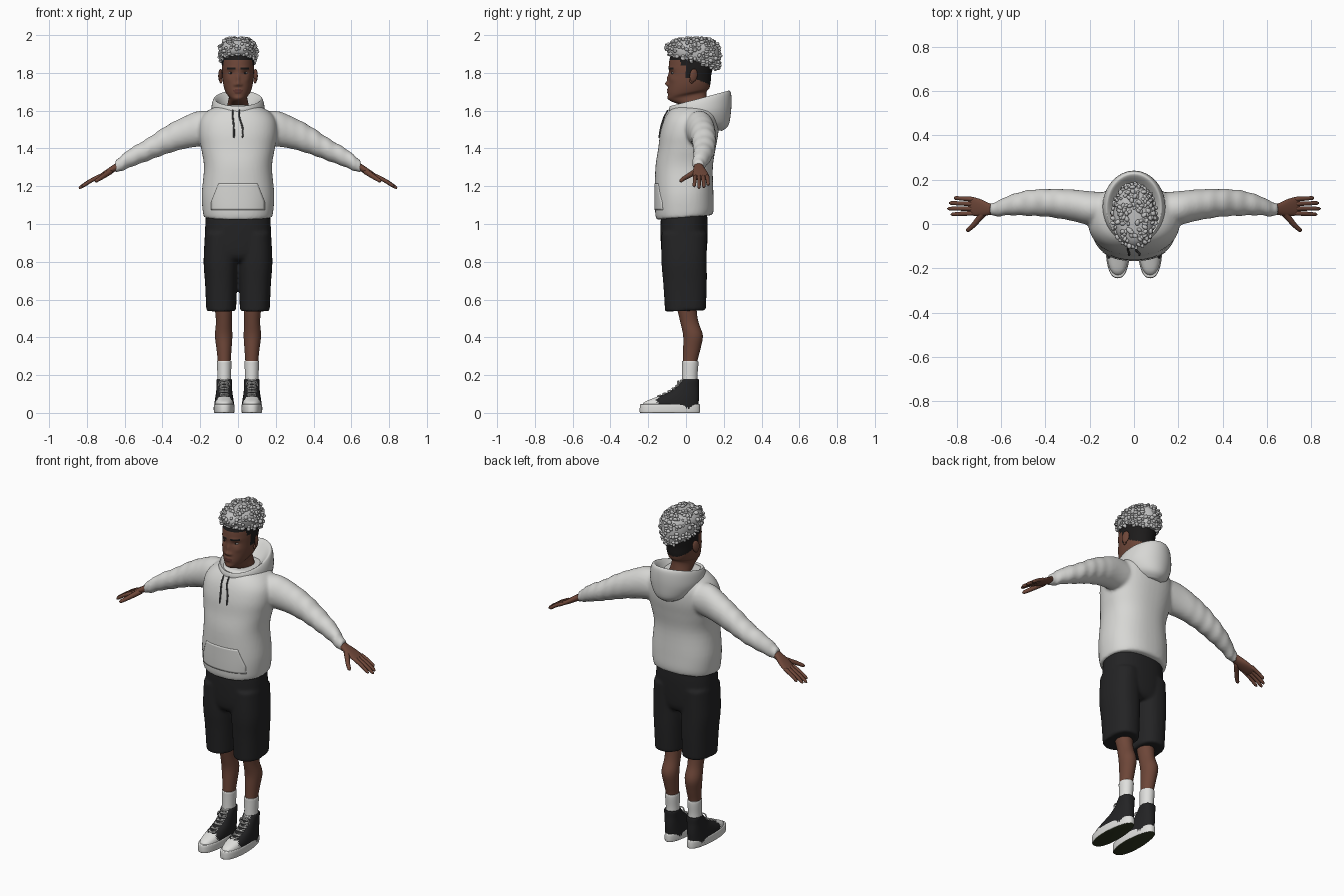
import bpy, bmesh, math, random
from mathutils import Vector, Matrix

if "Cube" in bpy.data.objects:
    bpy.data.objects.remove(bpy.data.objects["Cube"])
random.seed(4)


def mat(name, r, g, b):
    m = bpy.data.materials.new(name)
    m.diffuse_color = (r, g, b, 1)
    m.use_nodes = True
    m.node_tree.nodes["Principled BSDF"].inputs["Base Color"].default_value = m.diffuse_color
    return m


SKIN = mat("brown skin", 0.155, 0.062, 0.04)
FLEECE = mat("light grey fleece", 0.68, 0.68, 0.66)
BLACK = mat("black cloth", 0.017, 0.017, 0.018)
WHITE = mat("white rubber and cotton", 0.74, 0.74, 0.72)
SILVER = mat("silver hair", 0.52, 0.52, 0.52)
DARKHAIR = mat("dark hair", 0.012, 0.011, 0.011)
LIPS = mat("lips", 0.11, 0.036, 0.028)
CORD = mat("cord grey", 0.08, 0.08, 0.08)
OLIVE = mat("olive outsole", 0.03, 0.04, 0.016)
EYE = mat("eye white", 0.45, 0.42, 0.4)


# ---------- helpers ----------
def dense(rows, k):
    """Catmull-Rom interpolation of section rows."""
    out, n = [], len(rows)
    for i in range(n - 1):
        a, b, c, d = (rows[max(0, min(n - 1, i + j))] for j in (-1, 0, 1, 2))
        for s in range(k):
            t = s / k
            out.append([0.5 * (2 * q + (r - p) * t + (2 * p - 5 * q + 4 * r - u) * t * t
                        + (3 * q - p - 3 * r + u) * t ** 3) for p, q, r, u in zip(a, b, c, d)])
    return out + [list(rows[-1])]


def zsec(r):  # cx, cy, cz, rx, ry, slope
    return Vector(r[:3]), Vector((r[3], 0, 0)), Vector((0, r[4], r[4] * r[5]))


def xsec(r):  # cx, cy, cz, ry, rz
    return Vector(r[:3]), Vector((0, r[3], 0)), Vector((0, 0, r[4]))


def loft(bm, rows, sec=zsec, n=32, k=4, p=2.0):
    rings = []
    for r in dense(rows, k):
        c, u, v = sec(r)
        ring = []
        for i in range(n):
            a = 2 * math.pi * i / n
            ca, sa = math.cos(a), math.sin(a)
            ring.append(bm.verts.new(c + u * math.copysign(abs(ca) ** (2 / p), ca)
                                     + v * math.copysign(abs(sa) ** (2 / p), sa)))
        rings.append(ring)
    for a, b in zip(rings, rings[1:]):
        for i in range(n):
            bm.faces.new((a[i], a[(i + 1) % n], b[(i + 1) % n], b[i]))
    bm.faces.new(rings[0])
    bm.faces.new(rings[-1])


def tube(bm, pts, r0, r1, n=10, k=4):
    """Round tube along a path, with rounded tips."""
    path = [Vector(q) for q in dense(pts, k)]
    m = len(path) - 1
    rows = []
    for i, c in enumerate(path):
        t = (path[min(m, i + 1)] - path[max(0, i - 1)]).normalized()
        u = t.cross(Vector((0.1, 0.3, 1))).normalized()
        r = (r0 + (r1 - r0) * i / m) * (0.45 if i in (0, m) else 1)
        rows.append((c, u * r, t.cross(u) * r))
    rings = [[bm.verts.new(c + u * math.cos(2 * math.pi * j / n) + v * math.sin(2 * math.pi * j / n))
              for j in range(n)] for c, u, v in rows]
    for a, b in zip(rings, rings[1:]):
        for i in range(n):
            bm.faces.new((a[i], a[(i + 1) % n], b[(i + 1) % n], b[i]))
    bm.faces.new(rings[0])
    bm.faces.new(rings[-1])


def ball(bm, c, s, sub=3, rot=Matrix()):
    bmesh.ops.create_icosphere(bm, subdivisions=sub, radius=1,
                               matrix=Matrix.Translation(c) @ rot @ Matrix.Diagonal((*s, 1)))


def finish(bm, name, mats, rule=None, mirror=False, voxel=0, angle=50):
    bmesh.ops.recalc_face_normals(bm, faces=bm.faces)
    for f in bm.faces:
        f.smooth = True
        if rule:
            f.material_index = rule(f.calc_center_median(), f.normal)
    me = bpy.data.meshes.new(name)
    bm.to_mesh(me)
    bm.free()
    me.set_sharp_from_angle(angle=math.radians(angle))
    for m in mats:
        me.materials.append(m)
    ob = bpy.data.objects.new(name, me)
    bpy.context.collection.objects.link(ob)
    if mirror:
        md = ob.modifiers.new("mirror", 'MIRROR')
        md.use_mirror_merge = False
    if voxel:
        md = ob.modifiers.new("fuse", 'REMESH')
        md.mode, md.voxel_size, md.use_smooth_shade = 'VOXEL', voxel, True
        md = ob.modifiers.new("soften", 'SMOOTH')
        md.factor, md.iterations = 0.5, 4
    return ob


# ---------- hoodie: torso and sleeves fused ----------
bm = bmesh.new()
loft(bm, [(0, -.008, 1.035, .18, .148, .08), (0, -.008, 1.07, .187, .155, .08), (0, -.01, 1.16, .192, .155, .03),
          (0, -.01, 1.3, .18, .152, 0), (0, .005, 1.4, .195, .152, 0), (0, .017, 1.48, .208, .154, 0),
          (0, .028, 1.55, .2, .145, 0), (0, .037, 1.6, .16, .125, 0), (0, .045, 1.63, .095, .1, 0)],
     n=48, p=2.3)


def sleeve_sec(r):  # gentle cloth ripples along the sleeve
    c, u, v = xsec(r)
    w = 1 + 0.035 * math.sin(r[0] * 95) * min(1, max(0, (r[0] - .25) * 6))
    return c, u * w, v * w


loft(bm, [(.08, .07, 1.51, .07, .08), (.2, .072, 1.505, .076, .094), (.28, .085, 1.485, .071, .086),
          (.38, .095, 1.445, .064, .075), (.48, .095, 1.393, .058, .06), (.57, .083, 1.35, .044, .05),
          (.61, .07, 1.325, .037, .044), (.625, .067, 1.317, .031, .037), (.65, .066, 1.303, .029, .035)],
     sec=sleeve_sec, n=32, k=8)
hoodie = finish(bm, "hoodie", [FLEECE], mirror=True, voxel=.009)

# hood lying open behind the neck
bm = bmesh.new()
loft(bm, [(0, .055, 1.60, .06, .07, .1), (0, .065, 1.63, .088, .105, .2), (0, .07, 1.66, .116, .146, .28),
          (0, .075, 1.662, .128, .16, .24), (0, .075, 1.63, .139, .166, .18), (0, .078, 1.585, .14, .16, .05),
          (0, .08, 1.54, .115, .145, -.12), (0, .08, 1.515, .075, .11, -.2)], n=48)
finish(bm, "hood", [FLEECE], angle=80)

# front pocket plate wrapped on the belly
bm = bmesh.new()
bmesh.ops.create_grid(bm, x_segments=24, y_segments=14, size=1)
for v in bm.verts:
    h = (v.co.y + 1) / 2
    v.co = Vector((v.co.x * (.14 - .055 * max(0, h - .3)), -.3, 1.075 + .14 * h))
pocket = finish(bm, "front_pocket", [FLEECE])
md = pocket.modifiers.new("wrap", 'SHRINKWRAP')
md.target, md.wrap_method, md.wrap_mode = hoodie, 'PROJECT', 'ABOVE_SURFACE'
md.use_project_y, md.use_positive_direction, md.offset = True, True, .003
pocket.modifiers.new("thickness", 'SOLIDIFY').thickness = .007

# drawcords
bm = bmesh.new()
for x0, x1 in ((-.027, -.022), (.008, .024)):
    tube(bm, [(x0, -.094, 1.605), (x0, -.116, 1.565), (x1, -.133, 1.51), (x1, -.142, 1.455)], .004, .005, n=8)
finish(bm, "drawcords", [CORD])

# ---------- shorts ----------
bm = bmesh.new()
loft(bm, [(0, -.01, 1.07, .168, .12, 0), (0, -.01, .98, .174, .125, 0), (0, -.01, .84, .174, .118, 0),
          (0, -.005, .8, .14, .09, 0)], n=48, p=2.4)
loft(bm, [(.09, -.01, .95, .085, .12, 0), (.092, -.01, .8, .09, .12, 0), (.09, -.005, .68, .084, .115, 0),
          (.089, -.003, .54, .079, .108, .03)], n=40, p=2.4)
finish(bm, "shorts", [BLACK], mirror=True, voxel=.009)

# ---------- legs and socks ----------
bm = bmesh.new()
loft(bm, [(.078, .003, .62, .05, .055, 0), (.076, .005, .55, .046, .051, 0), (.075, .018, .48, .042, .048, 0),
          (.076, .037, .41, .046, .052, 0), (.074, .031, .34, .04, .046, 0), (.073, .022, .27, .034, .038, 0),
          (.073, .02, .2, .033, .038, 0)])
finish(bm, "legs", [SKIN], mirror=True)
bm = bmesh.new()
loft(bm, [(.073, .02, .15, .037, .042, 0), (.073, .02, .2, .036, .041, 0), (.073, .022, .25, .038, .043, 0),
          (.073, .022, .272, .038, .043, 0), (.073, .022, .276, .034, .038, 0)])
finish(bm, "socks", [WHITE], mirror=True)

# ---------- high-top shoes ----------
bm = bmesh.new()
loft(bm, [(.073, -.085, .02, .052, .15, 0), (.073, -.078, .055, .051, .145, 0), (.073, -.045, .083, .047, .114, 0),
          (.073, -.012, .11, .043, .081, 0), (.073, .008, .14, .041, .06, 0), (.073, .023, .172, .041, .046, 0),
          (.073, .024, .18, .038, .042, 0)], n=48, p=2.4)
finish(bm, "shoe_uppers", [BLACK, WHITE], mirror=True,
       rule=lambda c, n: int(c.y < -.15))
bm = bmesh.new()
loft(bm, [(.073, -.085, 0, .051, .156, 0), (.073, -.085, .006, .055, .16, 0), (.073, -.085, .04, .055, .159, 0),
          (.073, -.085, .046, .051, .155, 0)], n=56, k=3, p=2.4)
for v in bm.verts:  # narrower heel
    v.co.x = .073 + (v.co.x - .073) * (1 - max(0, min(.14, v.co.y + .08)))
finish(bm, "shoe_soles", [WHITE, OLIVE], mirror=True, angle=40,
       rule=lambda c, n: int(n.z < -.8 and c.z < .004))

bm = bmesh.new()
instep = dense([(-.145, .086), (-.09, .112), (-.051, .14), (-.025, .168)], 2)
for i, (y, z) in enumerate(instep):
    for s in (-1, 1):
        tube(bm, [(.073 - s * .025, y + .01, z - .003), (.073, y - .004, z + .003),
                  (.073 + s * .025, y + .016, z + .008)], .0042, .0042, n=6, k=3)
for s in (-1, 1):  # bow loops and loose ends
    tube(bm, [(.073, -.036, .168), (.073 + s * .022, -.044, .165), (.073 + s * .033, -.043, .14)],
         .004, .004, n=6)
finish(bm, "shoe_laces", [WHITE], mirror=True)

# ---------- hands ----------
bm = bmesh.new()
loft(bm, [(.61, .067, 1.322, .024, .024), (.65, .067, 1.299, .026, .021), (.69, .073, 1.275, .038, .018),
          (.73, .08, 1.252, .042, .013), (.75, .081, 1.241, .038, .009)], sec=xsec, n=24, p=2.3)
for y0, y1, x1 in ((.112, .118, .812), (.091, .095, .834), (.07, .069, .842), (.049, .043, .826)):
    xm = (.735 + x1) / 2
    tube(bm, [(.725, y0, 1.256), (xm, (y0 + y1) / 2, 1.256 - .5 * (xm - .725)),
              (x1, y1, 1.254 - .56 * (x1 - .725))], .0115, .0085)
tube(bm, [(.67, .06, 1.283), (.7, .025, 1.262), (.728, -.008, 1.243), (.756, -.032, 1.225)], .017, .009)
finish(bm, "hands", [SKIN], mirror=True)

# ---------- head with sculpted features ----------
bm = bmesh.new()
loft(bm, [(0, .06, 1.56, .062, .06, 0), (0, .052, 1.625, .057, .06, .15), (0, .012, 1.674, .049, .096, .22),
          (0, .014, 1.7, .066, .109, .16), (0, .018, 1.74, .078, .112, .08), (0, .022, 1.79, .083, .112, 0),
          (0, .027, 1.84, .085, .118, 0), (0, .032, 1.89, .082, .113, 0), (0, .032, 1.93, .06, .08, 0),
          (0, .032, 1.95, .02, .03, 0)], n=96, k=9, p=2.15)
BUMPS = [(0, 1.742, .011, .011, -.016), (0, 1.77, .009, .022, -.01), (.015, 1.737, .008, .007, -.008),
         (.038, 1.8, .017, .011, .008), (.036, 1.824, .024, .008, -.004), (0, 1.711, .02, .005, -.006),
         (0, 1.698, .018, .005, -.006), (0, 1.667, .02, .012, -.004), (.052, 1.765, .015, .015, -.004)]
for v in bm.verts:
    if v.co.y < 0:
        x, z = abs(v.co.x), v.co.z
        v.co.y += sum(d * math.exp(-((x - bx) / sx) ** 2 - ((z - bz) / sz) ** 2) for bx, bz, sx, sz, d in BUMPS)


def head_rule(c, n):
    x = abs(c.x)
    shaved = c.y > .0 and c.z > 1.775 - .45 * max(0, c.y - .04) or c.z > 1.868 or (c.y > -.03 and c.z > 1.84)
    brow = c.y < 0 and .014 < x < .058 and abs(c.z - 1.823 - .05 * (x - .03)) < .0045
    lips = c.y < -.05 and x < .028 and abs(c.z - 1.704) < .012 * (1 - (x / .028) ** 2)
    return 1 if shaved or brow else 2 if lips else 0


finish(bm, "head", [SKIN, DARKHAIR, LIPS], rule=head_rule, angle=80)

# ears
bm = bmesh.new()
lean = Matrix.Rotation(math.radians(22), 4, 'Z') @ Matrix.Rotation(math.radians(-8), 4, 'X')
ball(bm, (.093, .04, 1.787), (.009, .022, .035), rot=lean)
ball(bm, (.09, .03, 1.758), (.008, .012, .014), sub=2)
finish(bm, "ears", [SKIN], mirror=True)

# eyes
bm = bmesh.new()
ball(bm, (.037, -.0685, 1.8), (.014, .009, .0055))
finish(bm, "eyes", [EYE], mirror=True)
bm = bmesh.new()
ball(bm, (.037, -.0745, 1.8), (.0055, .005, .0052), sub=2)
finish(bm, "pupils", [DARKHAIR], mirror=True)

# ---------- curly hair ----------
bm = bmesh.new()
loft(bm, [(0, .04, 1.855, .072, .122, -.3), (0, .037, 1.872, .087, .136, -.27), (0, .037, 1.915, .094, .14, -.12),
          (0, .037, 1.95, .085, .128, -.03), (0, .035, 1.972, .06, .095, 0), (0, .035, 1.98, .02, .03, 0)],
     n=40, k=4)
bm.normal_update()
faces = list(bm.faces)[:-2]
spots = [f.calc_center_median() for f in random.choices(faces, [f.calc_area() for f in faces], k=300)]
for c in spots:
    r = random.uniform(.007, .012)
    turn = Matrix.Rotation(random.uniform(0, 3), 4, 'Z') @ Matrix.Rotation(random.uniform(0, 3), 4, 'X')
    out = (c - Vector((0, .037, 1.9))).normalized() * random.uniform(0, .007)
    ball(bm, c + out, (r * 1.25, r * .8, r), sub=2, rot=turn)
finish(bm, "curly_hair", [SILVER])
